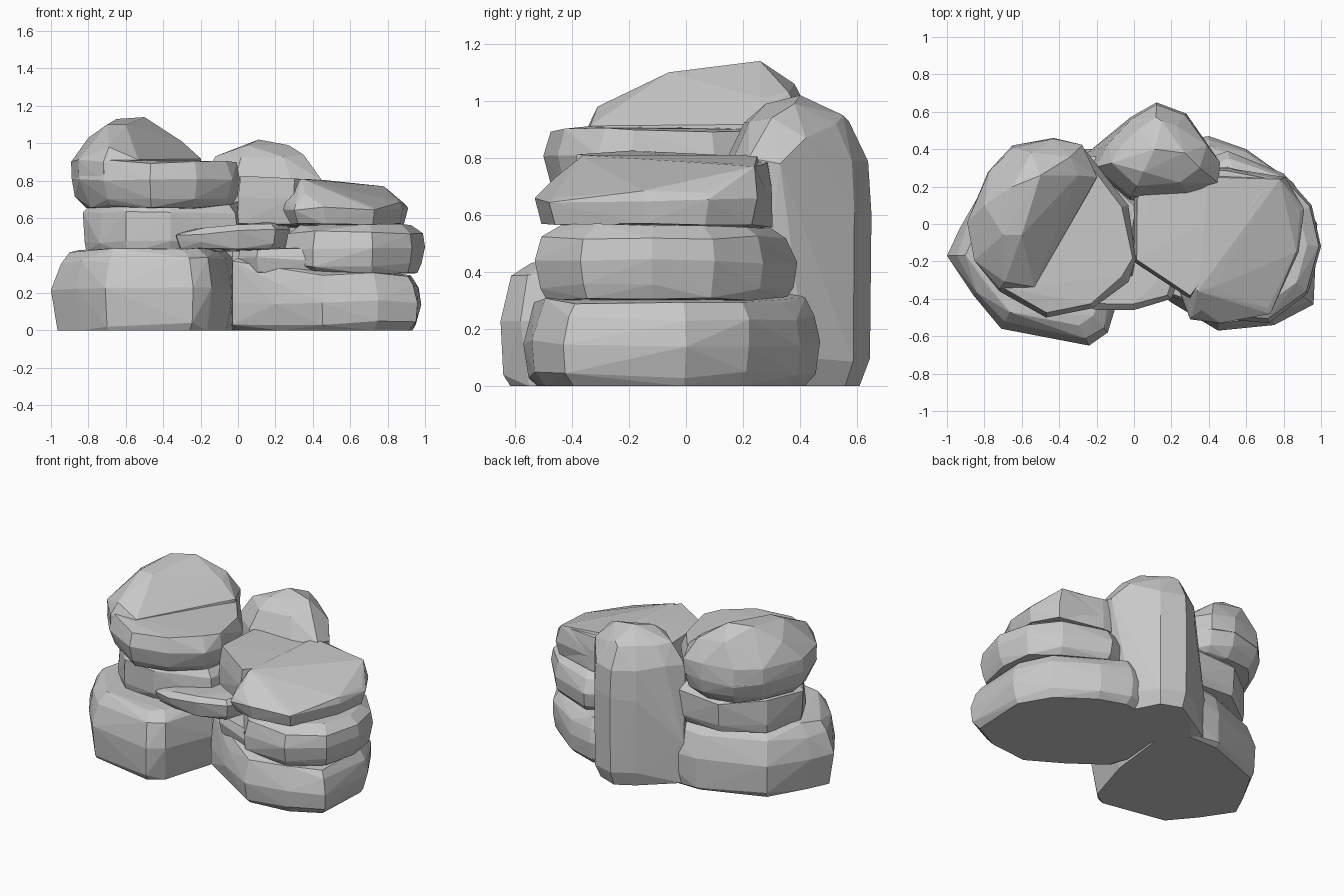
import bpy
import bmesh
import random
from mathutils import Vector

random.seed(4)

if "Cube" in bpy.data.objects:
    bpy.data.objects.remove(bpy.data.objects["Cube"], do_unlink=True)

# One plain stone colour
stone = bpy.data.materials.new("stone grey")
stone.use_nodes = True
grey = (0.58, 0.58, 0.58, 1)
stone.diffuse_color = grey
bsdf = next(n for n in stone.node_tree.nodes if n.type == "BSDF_PRINCIPLED")
bsdf.inputs["Base Color"].default_value = grey
bsdf.inputs["Roughness"].default_value = 0.9


def rock(name, outline, layers, peaks=(), chip=0.012):
    """Faceted boulder: hull of an outline repeated at several heights.

    Each layer is (height, scale, slope along x, slope along y);
    peaks are single corner points that break up the shape.
    """
    ring = [Vector(p) for p in outline]
    middle = sum(ring, Vector((0, 0))) / len(ring)
    points = [Vector(p) for p in peaks]
    for height, scale, slope_x, slope_y in layers:
        for corner in ring:
            offset = (corner - middle) * scale
            z = height + slope_x * offset.x + slope_y * offset.y
            if height > 0:
                z += random.uniform(-chip, chip)
                if scale < 1:
                    offset *= 1 + random.uniform(-chip, chip) * 3
            spot = middle + offset
            points.append(Vector((spot.x, spot.y, max(z, 0))))

    bm = bmesh.new()
    for point in points:
        bm.verts.new(point)
    hull = bmesh.ops.convex_hull(bm, input=bm.verts[:])
    unused = {g for g in hull["geom_interior"] + hull["geom_unused"]
              if isinstance(g, bmesh.types.BMVert)}
    bmesh.ops.delete(bm, geom=list(unused), context="VERTS")
    bmesh.ops.recalc_face_normals(bm, faces=bm.faces[:])
    mesh = bpy.data.meshes.new(name)
    bm.to_mesh(mesh)
    bm.free()
    mesh.materials.append(stone)
    obj = bpy.data.objects.new(name, mesh)
    bpy.context.collection.objects.link(obj)
    return obj


# Large base boulder on the right
rock("right_base_rock",
     [(-1, -.17), (-.86, -.38), (-.71, -.56), (-.24, -.65), (-.14, -.58),
      (-.03, -.22), (.04, .4), (-.35, .4), (-.78, .24), (-.93, -.02)],
     [(0, .93, 0, 0), (.03, .96, 0, 0), (.22, 1, 0, 0),
      (.37, .92, .03, 0), (.43, .8, .02, 0)])

# Wide base boulder on the left
rock("left_base_rock",
     [(-.03, -.25), (.2, -.42), (.45, -.57), (.75, -.54), (.96, -.43),
      (.98, 0), (.85, .22), (.6, .4), (.4, .47), (-.05, .4)],
     [(0, .9, 0, 0), (.04, .95, 0, 0), (.15, 1, 0, 0),
      (.24, .97, 0, 0), (.3, .9, 0, 0)],
     peaks=[(-.03, -.22, .37), (.02, -.18, .4), (.1, .05, .43),
            (-.03, -.25, .03), (-.03, -.1, 0)])

# Tall column at the back, flaring at the shoulder and the foot
rock("back_column_rock",
     [(-.22, .3), (-.03, .12), (.3, .15), (.38, .25), (.37, .42),
      (.28, .59), (.12, .65), (-.02, .57), (-.15, .43)],
     [(0, .84, 0, 0), (.09, .97, 0, 0), (.6, 1, 0, 0),
      (.8, .93, 0, 0), (.93, .68, 0, 0)],
     peaks=[(.11, .4, 1.02), (.27, .38, .99), (.05, .28, .99),
            (.15, .55, .95), (.45, .22, .8), (.46, .33, .78),
            (.39, .42, .87), (.35, .3, .94), (-.24, .38, .02),
            (-.25, .38, .3)])

# Second layer on the left
rock("left_middle_rock",
     [(.25, -.3), (.4, -.5), (.72, -.53), (.93, -.37), (1, -.12),
      (.95, .1), (.8, .27), (.5, .39), (.25, .3)],
     [(.31, .9, 0, 0), (.35, .97, 0, 0), (.44, 1, 0, 0),
      (.52, .94, 0, 0), (.56, .8, 0, 0)])

# Wedge in the centre gap
rock("centre_wedge_rock",
     [(0, -.2), (.1, -.35), (.42, -.47), (.5, -.1), (.3, .2), (0, .1)],
     [(.3, .9, 0, 0), (.38, 1, 0, 0), (.44, .92, 0, 0)])

# Raised block in the middle of the upper left layer
rock("centre_upper_block",
     [(0, -.2), (.16, -.27), (.3, -.4), (.42, -.2), (.68, .16),
      (.76, .24), (.5, .3), (.1, .3), (0, .14)],
     [(.56, .98, 0, 0), (.7, 1, 0, 0), (.8, .98, -.06, 0)])

# Lower slab sloping away beside it
rock("left_upper_slab",
     [(.3, -.51), (.46, -.53), (.73, -.48), (.88, -.15), (.91, .08),
      (.81, .25), (.5, .3), (.2, .2), (.2, -.25)],
     [(.56, .93, 0, 0), (.65, 1, 0, 0), (.69, .94, -.04, .04)],
     peaks=[(.42, -.34, .79), (.78, .24, .77), (.36, -.46, .73),
            (.34, -.36, .81), (.4, .25, .81)])

# Layer under the top boulder
rock("right_middle_rock",
     [(-.82, -.08), (-.74, -.24), (-.6, -.37), (-.36, -.4), (0, -.28),
      (.05, .1), (-.2, .36), (-.5, .36), (-.74, .18)],
     [(.42, .95, 0, 0), (.47, 1, 0, 0), (.63, .99, 0, 0), (.68, .9, 0, 0)])

# Thin slab bridging the middle
rock("centre_slab",
     [(-.33, -.42), (-.2, -.46), (0, -.46), (.2, -.4), (.28, -.2),
      (.22, .25), (-.25, .3), (-.36, -.1)],
     [(.43, .9, 0, 0), (.47, .98, 0, 0), (.52, 1, .08, 0),
      (.55, .9, .08, 0)])

# Flat lower half of the top boulder
rock("top_rock_base",
     [(-.89, 0), (-.85, -.2), (-.72, -.36), (-.47, -.5), (-.22, -.45),
      (-.03, -.31), (.01, -.19), (-.03, .1), (-.17, .27), (-.28, .42),
      (-.43, .46), (-.65, .42), (-.78, .28)],
     [(.66, .86, 0, 0), (.71, .94, 0, 0), (.81, 1, 0, 0),
      (.9, .94, 0, 0)])

# Domed upper half, leaning away from the centre
rock("top_rock_dome",
     [(-.89, .01), (-.85, -.19), (-.72, -.35), (-.53, -.36), (-.2, .25),
      (-.28, .42), (-.43, .46), (-.65, .42), (-.78, .28)],
     [(.8, 1, 0, 0), (.91, .98, 0, 0)],
     peaks=[(-.5, .26, 1.14), (-.65, .2, 1.13), (-.7, -.06, 1.1),
            (-.6, -.06, 1.1), (-.8, .1, 1.03), (-.69, -.31, .98),
            (-.34, .36, 1.03), (-.3, .26, 1.01), (-.55, .38, 1.06)])
